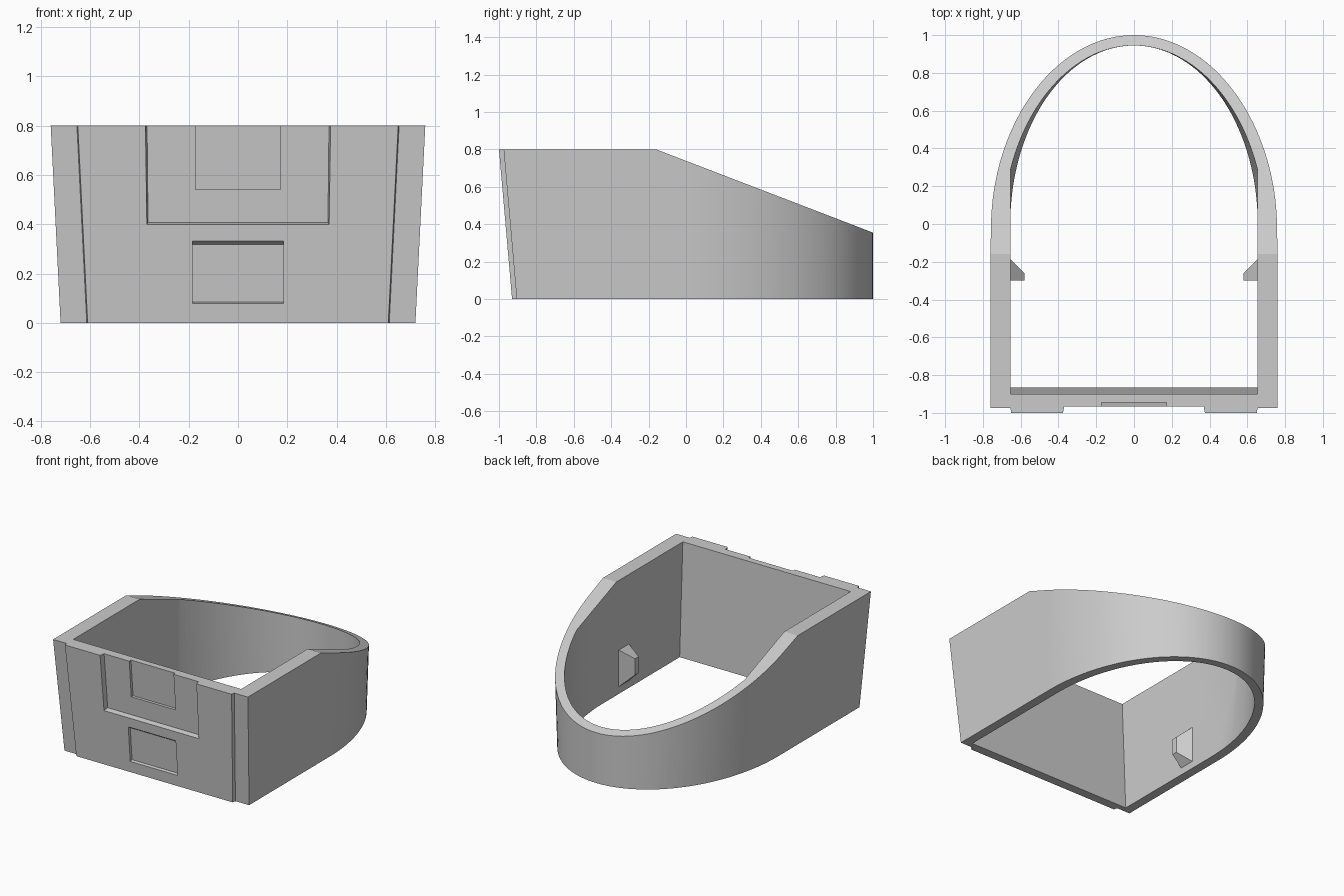
import bpy, bmesh, math

if "Cube" in bpy.data.objects:
    bpy.data.objects.remove(bpy.data.objects["Cube"], do_unlink=True)

grey = bpy.data.materials.new("light_grey")
grey.use_nodes = True
grey.diffuse_color = (0.6, 0.6, 0.6, 1)
grey.node_tree.nodes["Principled BSDF"].inputs["Base Color"].default_value = (0.6, 0.6, 0.6, 1)

LOW, HIGH = -0.1, 0.9      # rough height range, trimmed later
SLOPE = 0.0875             # forward lean of the front wall


def loft(name, ring_a, ring_b):
    """Closed solid between two matching rings of points."""
    bm = bmesh.new()
    a = [bm.verts.new(p) for p in ring_a]
    b = [bm.verts.new(p) for p in ring_b]
    bm.faces.new(a)
    bm.faces.new(b)
    n = len(a)
    for i in range(n):
        j = (i + 1) % n
        bm.faces.new((a[i], a[j], b[j], b[i]))
    bmesh.ops.recalc_face_normals(bm, faces=bm.faces)
    mesh = bpy.data.meshes.new(name)
    bm.to_mesh(mesh)
    bm.free()
    mesh.materials.append(grey)
    obj = bpy.data.objects.new(name, mesh)
    bpy.context.collection.objects.link(obj)
    return obj


def combine(target, tool, operation):
    """Apply a boolean and remove the tool."""
    mod = target.modifiers.new("cut", 'BOOLEAN')
    mod.operation, mod.solver, mod.object = operation, 'EXACT', tool
    bpy.ops.object.select_all(action='DESELECT')
    bpy.context.view_layer.objects.active = target
    target.select_set(True)
    bpy.ops.object.modifier_apply(modifier=mod.name)
    bpy.data.objects.remove(tool, do_unlink=True)


def arch(z, half_width, back, front, steps=72):
    """Plan outline: straight front and sides, elliptical back."""
    ring = [(-half_width, front, z), (half_width, front, z)]
    for i in range(steps + 1):
        t = math.pi * i / steps
        ring.append((half_width * math.cos(t), back * math.sin(t), z))
    return ring


def front_y(z, depth):
    return -0.905 - SLOPE * z - depth


def plate(name, inner, outer):
    """Solid on the leaning front; each end is (depth, x_low, x_high, z_low, z_high)."""
    def ring(depth, x0, x1, z0, z1):
        return [(x, front_y(z, depth), z) for x, z in ((-x0, z0), (x0, z0), (x1, z1), (-x1, z1))]
    return loft(name, ring(*inner), ring(*outer))


def slab(name, profile, half_width):
    """Side profile in y and z, extruded across x."""
    return loft(name, *[[(s * half_width, y, z) for y, z in profile] for s in (-1, 1)])


# Tapered outer wall
shell = loft("shell", *[arch(z, 0.72 + 0.05 * z, 1.0, front_y(z, 0)) for z in (LOW, HIGH)])

# Raised front panel
panel = plate("front_panel", (-0.02, 0.612, 0.662, LOW, HIGH), (0.025, 0.605, 0.655, LOW, HIGH))
combine(shell, panel, 'UNION')

# Hollow interior, limited to straight vertical side walls
hollow = loft("hollow", *[arch(z, 0.655 + 0.05 * z, 0.945, -0.865 - 0.044 * z) for z in (LOW, HIGH)])
limit = slab("limit", [(-2, -1), (2, -1), (2, 2), (-2, 2)], 0.655)
combine(hollow, limit, 'INTERSECT')
combine(shell, hollow, 'DIFFERENCE')

# Stepped recesses and the lower pocket in the front panel
recesses = [
    plate("wide_recess", (-0.01, 0.365, 0.37, 0.407, HIGH), (0.04, 0.372, 0.38, 0.395, HIGH)),
    plate("upper_notch", (-0.03, 0.173, 0.173, 0.54, HIGH), (0.01, 0.173, 0.173, 0.54, HIGH)),
    plate("lower_pocket", (0.005, 0.184, 0.184, 0.084, 0.317), (0.03, 0.185, 0.185, 0.078, 0.335)),
]
for recess in recesses:
    combine(shell, recess, 'DIFFERENCE')

# Trim flat below and slope the rim down to the back
trim = slab("trim", [(-1.5, 0), (1.5, 0), (1.5, 0.163), (-0.16, 0.8), (-1.5, 0.8)], 1.5)
combine(shell, trim, 'INTERSECT')

bpy.ops.object.select_all(action='DESELECT')
shell.select_set(True)
bpy.context.view_layer.objects.active = shell
bpy.ops.object.shade_smooth_by_angle(angle=math.radians(20))

# Wedge pegs on the inner side walls
for side, name in ((1, "left_peg"), (-1, "right_peg")):
    rings = []
    for wall_z, tip_z in ((0.05, 0.125), (0.31, 0.24)):
        rings.append([(side * 0.656, -0.3, wall_z), (side * 0.58, -0.3, tip_z),
                      (side * 0.58, -0.26, tip_z), (side * 0.656, -0.185, wall_z)])
    loft(name, *rings)
